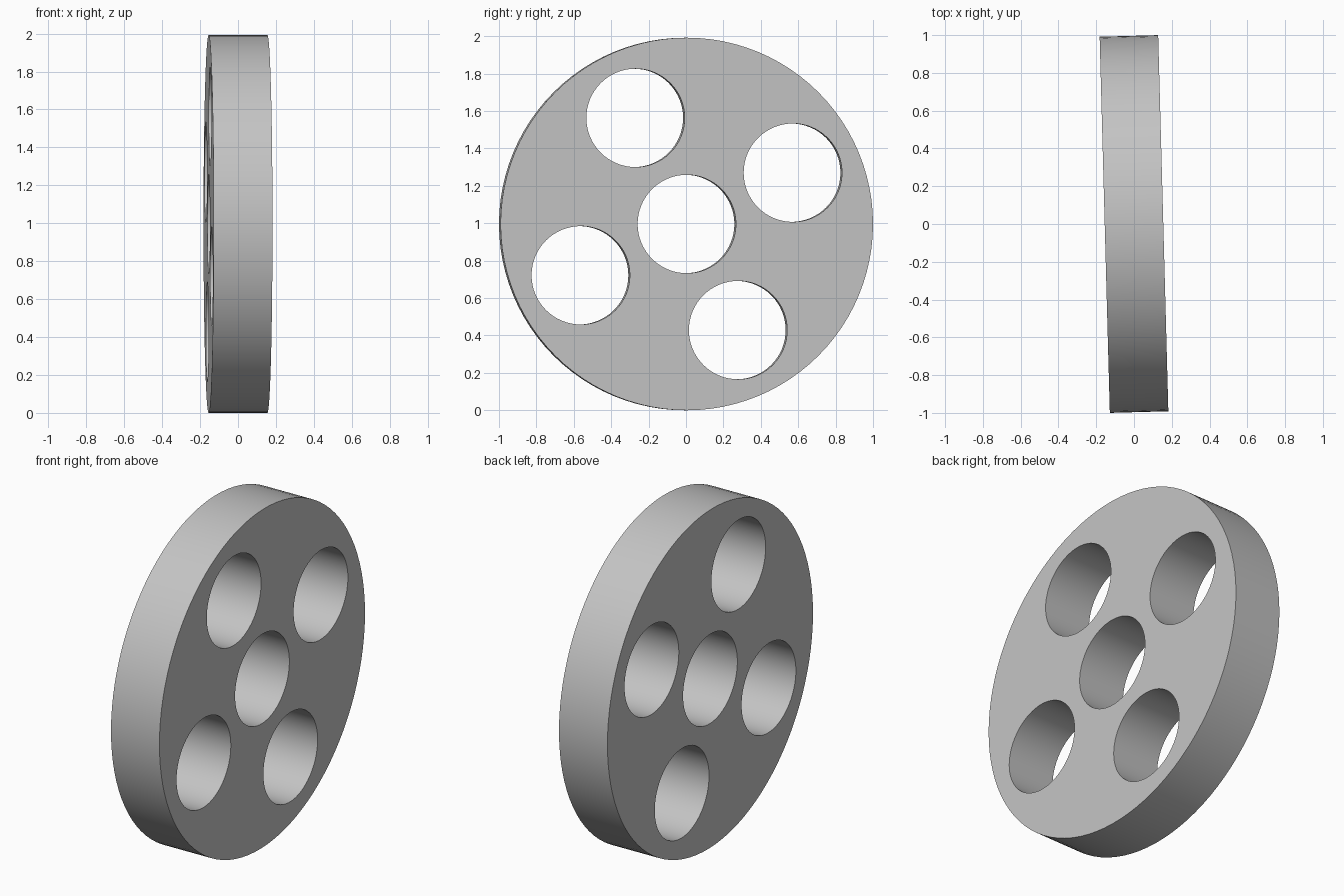
import bpy
from math import cos, sin, pi, radians

RADIUS = 0.996
HALF_THICKNESS = 0.155
HOLE_RADIUS = 0.263
HOLE_OFFSET = 0.63
HOLE_ANGLE = radians(25.8)
YAW = radians(1.55)

cube = bpy.data.objects.get("Cube")
if cube:
    bpy.data.objects.remove(cube, do_unlink=True)

# Plain grey material
grey = bpy.data.materials.new("grey")
grey.use_nodes = True
colour = (0.55, 0.55, 0.55, 1)
grey.diffuse_color = colour
grey.node_tree.nodes["Principled BSDF"].inputs["Base Color"].default_value = colour


def add_circle(curve, cx, cy, radius, sides):
    spline = curve.splines.new("POLY")
    spline.points.add(sides - 1)
    spline.use_cyclic_u = True
    for i, point in enumerate(spline.points):
        a = 2 * pi * i / sides
        point.co = (cx + radius * cos(a), cy + radius * sin(a), 0, 1)


# Disc outline with a centre hole and four holes around it
profile = bpy.data.curves.new("disc_profile", "CURVE")
profile.dimensions = "2D"
profile.fill_mode = "BOTH"
profile.extrude = HALF_THICKNESS
add_circle(profile, 0, 0, RADIUS, 96)
add_circle(profile, 0, 0, HOLE_RADIUS, 64)
for k in range(4):
    a = HOLE_ANGLE + k * pi / 2
    add_circle(profile, HOLE_OFFSET * cos(a), HOLE_OFFSET * sin(a), HOLE_RADIUS, 64)

# Stand the disc upright, turned slightly about the vertical
disc = bpy.data.objects.new("perforated_disc", profile)
bpy.context.collection.objects.link(disc)
disc.location = (0, 0, RADIUS)
disc.rotation_euler = (pi / 2, 0, pi / 2 + YAW)

# Turn the extruded profile into a mesh
bpy.ops.object.select_all(action="DESELECT")
disc.select_set(True)
bpy.context.view_layer.objects.active = disc
bpy.ops.object.convert(target="MESH")
disc = bpy.context.object
disc.data.materials.clear()
disc.data.materials.append(grey)

# Weld the faces to the rims and keep the edges crisp
bpy.ops.object.mode_set(mode="EDIT")
bpy.ops.mesh.select_all(action="SELECT")
bpy.ops.mesh.remove_doubles(threshold=0.0001)
bpy.ops.mesh.normals_make_consistent(inside=False)
bpy.ops.object.mode_set(mode="OBJECT")
bpy.ops.object.shade_smooth_by_angle(angle=radians(30))
